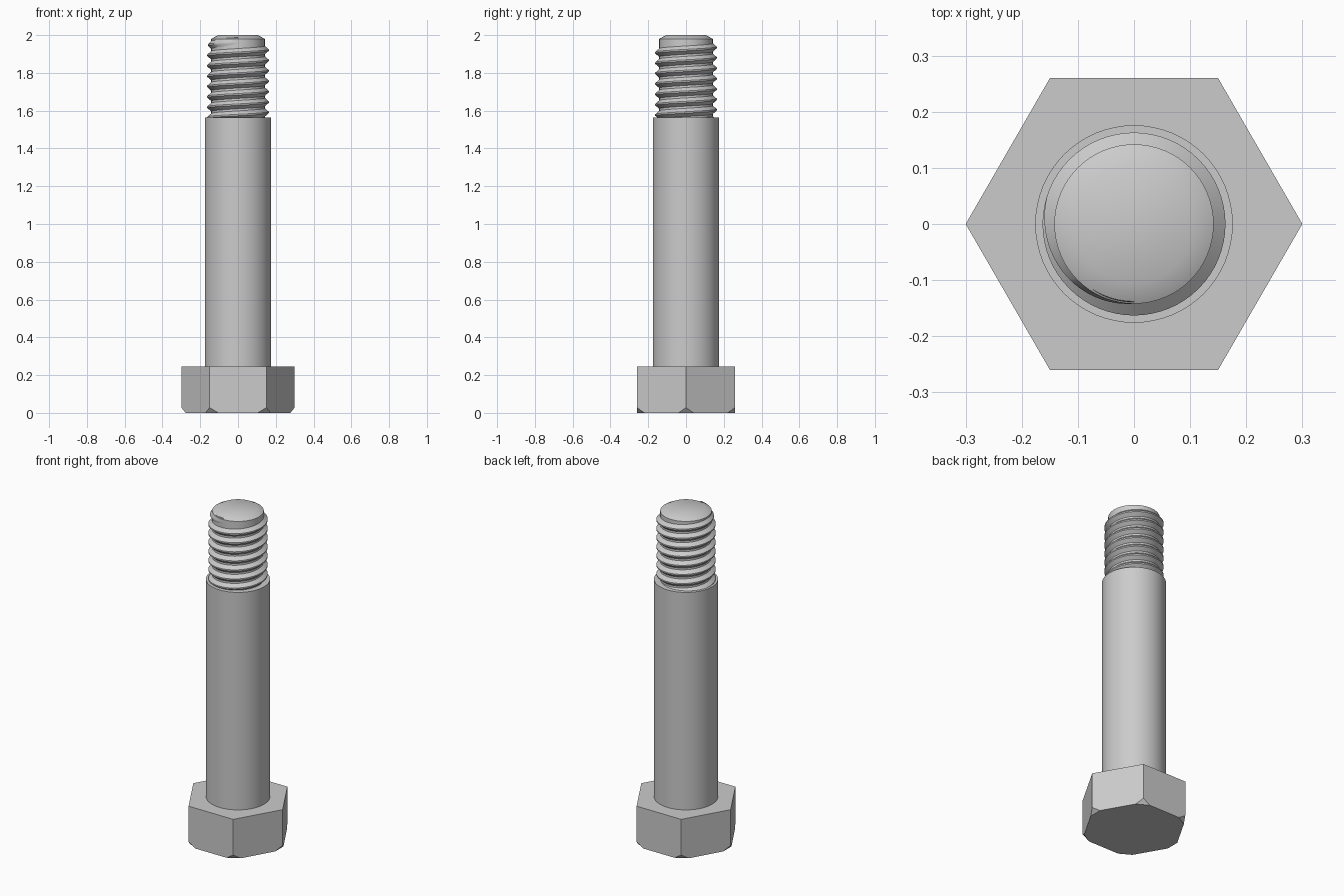
import bpy, bmesh
from math import cos, sin, pi, radians
from mathutils import Vector

if "Cube" in bpy.data.objects:
    bpy.data.objects.remove(bpy.data.objects["Cube"])

steel = bpy.data.materials.new("grey steel")
steel.use_nodes = True
GREY = (0.6, 0.6, 0.6, 1)
steel.diffuse_color = GREY
steel.node_tree.nodes["Principled BSDF"].inputs["Base Color"].default_value = GREY


def finish(bm, name, smooth=True):
    bmesh.ops.recalc_face_normals(bm, faces=bm.faces)
    mesh = bpy.data.meshes.new(name)
    bm.to_mesh(mesh)
    bm.free()
    mesh.materials.append(steel)
    obj = bpy.data.objects.new(name, mesh)
    bpy.context.collection.objects.link(obj)
    if smooth:
        bpy.ops.object.select_all(action='DESELECT')
        obj.select_set(True)
        bpy.context.view_layer.objects.active = obj
        bpy.ops.object.shade_smooth_by_angle(angle=radians(30))
    return obj


def turned(name, profile, sides=64):
    """Closed round solid from (radius, height) pairs."""
    bm = bmesh.new()
    rings = [[bm.verts.new((r * cos(2 * pi * i / sides), r * sin(2 * pi * i / sides), z))
              for i in range(sides)] for r, z in profile]
    for low, high in zip(rings, rings[1:]):
        for i in range(sides):
            j = (i + 1) % sides
            bm.faces.new((low[i], low[j], high[j], high[i]))
    bm.faces.new(rings[0])
    bm.faces.new(rings[-1])
    return finish(bm, name)


# Hexagonal head with its six lower corners cut off
HEX, HEAD_TOP, CUT = 0.3, 0.245, 0.028
bm = bmesh.new()
base = [bm.verts.new((HEX * cos(k * pi / 3), HEX * sin(k * pi / 3), 0)) for k in range(6)]
face = bm.faces.new(base)
raised = bmesh.ops.extrude_face_region(bm, geom=[face])["geom"]
bmesh.ops.translate(bm, vec=(0, 0, HEAD_TOP),
                    verts=[v for v in raised if isinstance(v, bmesh.types.BMVert)])
for k in range(6):
    out = Vector((cos(k * pi / 3), sin(k * pi / 3), 0))
    cut = bmesh.ops.bisect_plane(
        bm, geom=bm.verts[:] + bm.edges[:] + bm.faces[:], clear_outer=True,
        plane_co=out * HEX + Vector((0, 0, CUT)), plane_no=out * CUT - Vector((0, 0, 0.023)))
    bmesh.ops.holes_fill(bm, edges=[e for e in bm.edges if e.is_boundary], sides=0)
finish(bm, "hex_head", smooth=False)

# Plain shank, and the threaded core with a chamfered tip
SHOULDER, ROOT, CREST = 1.565, 0.142, 0.163
turned("shank", [(0.176, HEAD_TOP - 0.01), (0.176, SHOULDER)])
turned("thread_core", [(ROOT, SHOULDER - 0.02), (ROOT, 1.98), (0.105, 2.0)])

# Right-hand helical thread ridge that fades into the core at the top
PITCH, STEPS, TURNS = 0.055, 64, 8
END_ANGLE, END_Z = radians(270), 1.962
bm = bmesh.new()
rows = []
for i in range(STEPS * TURNS + 1):
    back = (STEPS * TURNS - i) / STEPS          # turns left before the end
    a = END_ANGLE - back * 2 * pi
    z = END_Z - back * PITCH
    fade = min(1, back / 0.3)
    crest = ROOT + (CREST - ROOT) * fade
    section = [(ROOT - 0.004, -0.46), (crest, -0.07), (crest, 0.07), (ROOT - 0.004, 0.46)]
    rows.append([bm.verts.new((r * cos(a), r * sin(a), z + h * PITCH)) for r, h in section])
for a, b in zip(rows, rows[1:]):
    for j in range(4):
        k = (j + 1) % 4
        bm.faces.new((a[j], a[k], b[k], b[j]))
bm.faces.new(rows[0])
bm.faces.new(rows[-1])
finish(bm, "thread_ridge")
